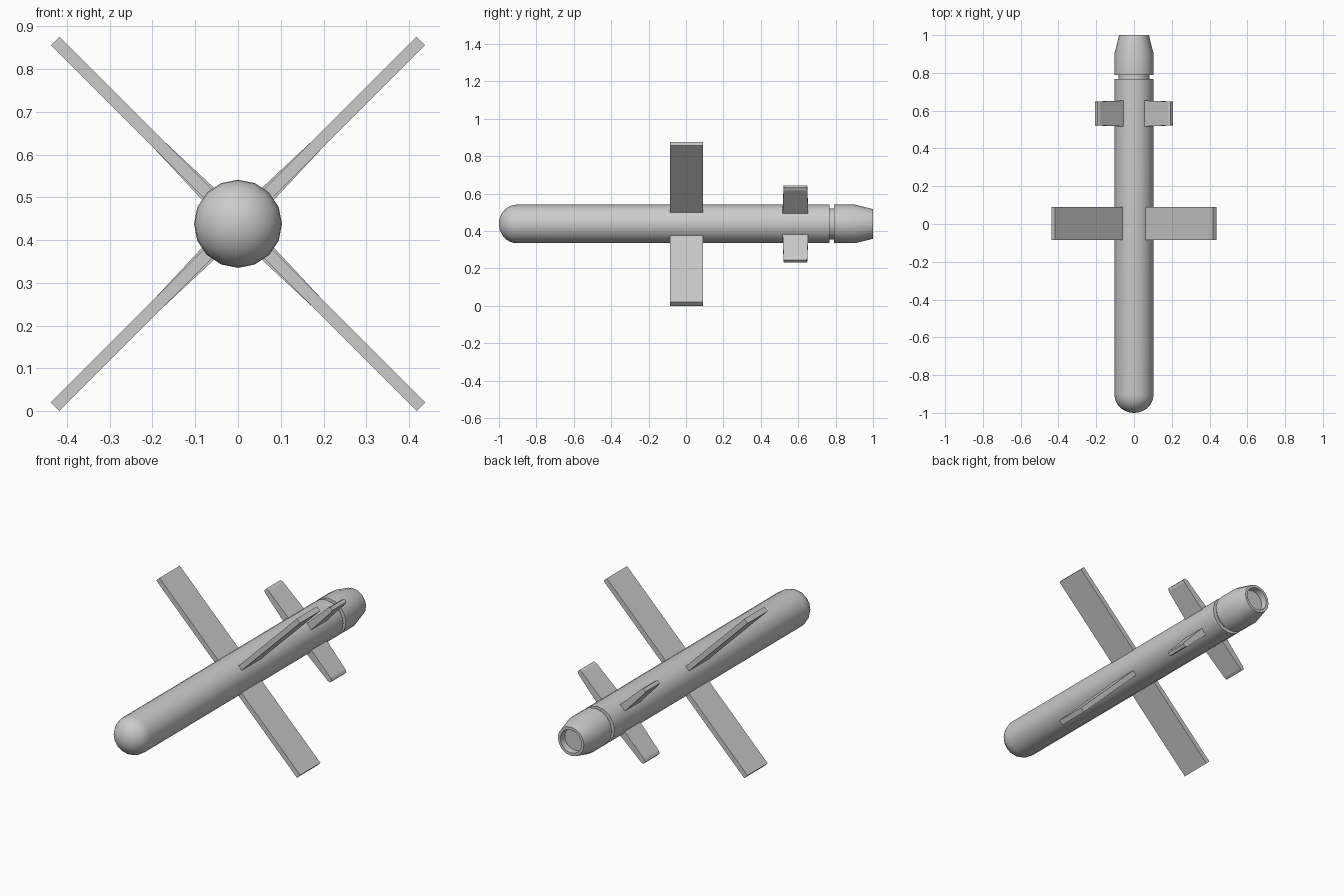
import bpy, bmesh, math
from mathutils import Matrix

if "Cube" in bpy.data.objects:
    bpy.data.objects.remove(bpy.data.objects["Cube"])

CZ = 0.438   # height of the body axis
R = 0.103    # body radius
SIDES = 16


def finish(name, bm, smooth=False):
    bmesh.ops.recalc_face_normals(bm, faces=bm.faces)
    me = bpy.data.meshes.new(name)
    bm.to_mesh(me)
    bm.free()
    ob = bpy.data.objects.new(name, me)
    bpy.context.collection.objects.link(ob)
    if smooth:
        bpy.ops.object.select_all(action='DESELECT')
        ob.select_set(True)
        bpy.context.view_layer.objects.active = ob
        bpy.ops.object.shade_smooth_by_angle(angle=math.radians(35))
    return ob


def lathe(name, profile):
    """Revolve (y, radius) points about the body axis."""
    bm = bmesh.new()
    verts = [bm.verts.new((r, y, 0)) for y, r in profile]
    edges = [bm.edges.new(p) for p in zip(verts, verts[1:])]
    bmesh.ops.spin(bm, geom=verts + edges, cent=(0, 0, 0), axis=(0, 1, 0),
                   angle=math.tau, steps=SIDES, use_duplicate=False)
    bmesh.ops.remove_doubles(bm, verts=bm.verts, dist=1e-4)
    ob = finish(name, bm, True)
    ob.location.z = CZ
    return ob


def blades(name, y, sections):
    """Four diagonal blades lofted through (radial, chord, thickness) sections."""
    for i in range(4):
        bm = bmesh.new()
        rings = [[bm.verts.new((r, sy * c / 2, sz * t / 2))
                  for sy, sz in ((-1, -1), (1, -1), (1, 1), (-1, 1))]
                 for r, c, t in sections]
        for a, b in zip(rings, rings[1:]):
            for k in range(4):
                n = (k + 1) % 4
                bm.faces.new((a[k], a[n], b[n], b[k]))
        bm.faces.new(rings[0])
        bm.faces.new(rings[-1])
        bm.transform(Matrix.Translation((0, y, CZ)) @
                     Matrix.Rotation(math.radians(45 + 90 * i), 4, 'Y'))
        finish(f"{name}_{i + 1}", bm)


# Rounded nose and main tube
nose = [(-0.905 - 0.095 * math.cos(a), R * math.sin(a))
        for a in (math.pi / 2 * k / 8 for k in range(9))]
lathe("body", nose + [(0.768, R), (0.768, 0.0)])

# Narrow neck in the groove
lathe("neck_ring", [(0.75, 0.0), (0.75, 0.083), (0.80, 0.083), (0.80, 0.0)])

# Tapered tail with recessed end
lathe("tail_cone", [(0.79, 0.0), (0.79, R), (0.905, R), (1.0, 0.079),
                    (1.0, 0.064), (0.965, 0.062), (0.965, 0.0)])

# Large wings and small tail fins
blades("wing", 0.003, [(0.07, 0.176, 0.028), (0.605, 0.176, 0.028)])
blades("tail_fin", 0.585, [(0.07, 0.138, 0.042), (0.268, 0.127, 0.028),
                           (0.283, 0.124, 0.018)])
